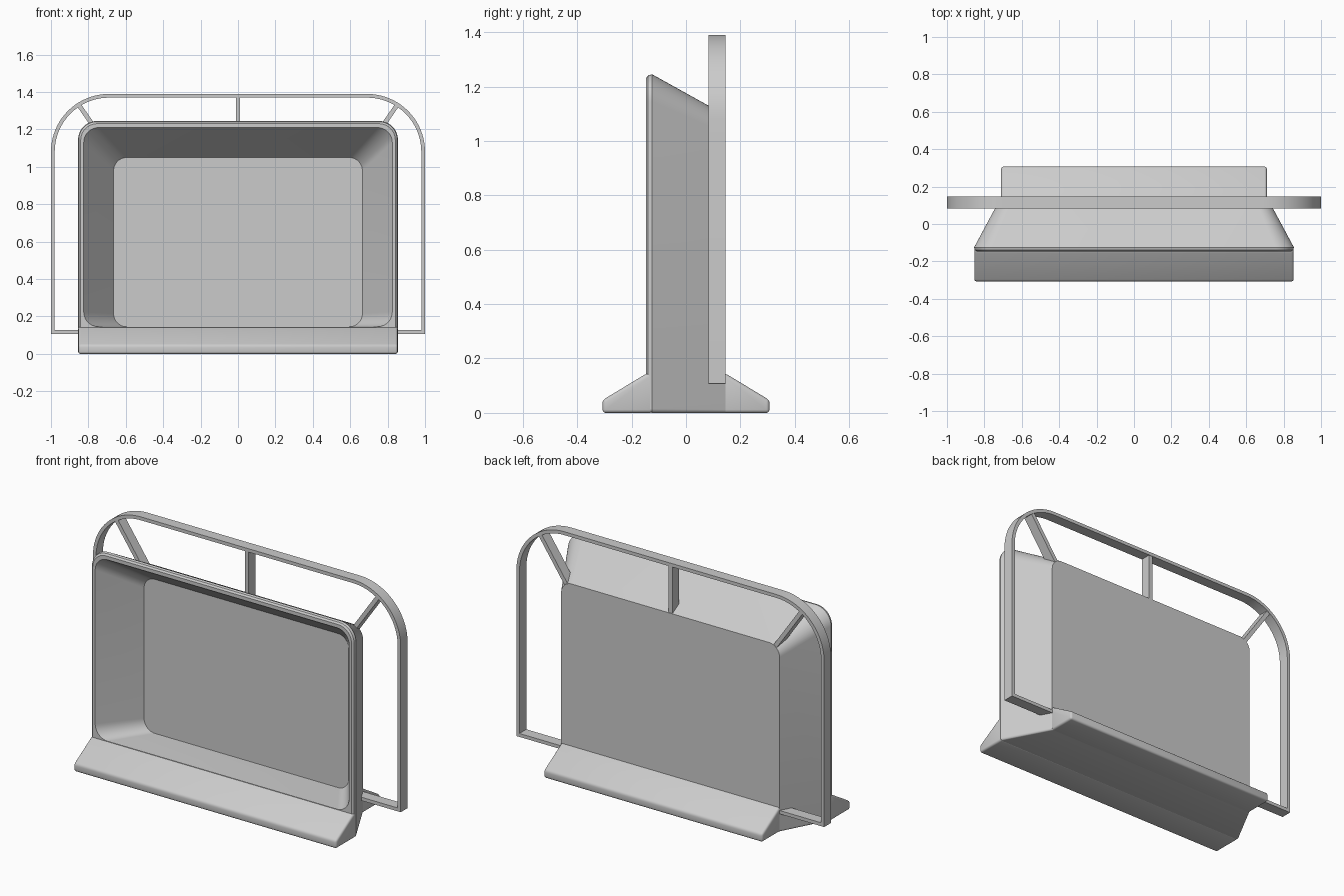
import bpy, bmesh, math
from mathutils import Vector

if "Cube" in bpy.data.objects:
    bpy.data.objects.remove(bpy.data.objects["Cube"])

grey = bpy.data.materials.new("plain grey")
grey.diffuse_color = (0.6, 0.6, 0.6, 1)
grey.use_nodes = True
grey.node_tree.nodes["Principled BSDF"].inputs["Base Color"].default_value = grey.diffuse_color


def finish(name, bm, bevel=0, angle=30):
    bmesh.ops.recalc_face_normals(bm, faces=bm.faces)
    me = bpy.data.meshes.new(name)
    bm.to_mesh(me)
    bm.free()
    me.materials.append(grey)
    ob = bpy.data.objects.new(name, me)
    bpy.context.collection.objects.link(ob)
    bpy.ops.object.select_all(action='DESELECT')
    ob.select_set(True)
    bpy.context.view_layer.objects.active = ob
    if bevel:
        mod = ob.modifiers.new("soft edges", 'BEVEL')
        mod.width, mod.segments = bevel, 3
        bpy.ops.object.modifier_apply(modifier=mod.name)
    bpy.ops.object.shade_smooth_by_angle(angle=math.radians(angle))
    return ob


def rounded_outline(hx, z0, z1, r_top, r_bot, seg=10):
    """Points (x, z) of a rectangle with rounded top and bottom corners."""
    pts = []
    corners = [(hx, z1, r_top, 0), (-hx, z1, r_top, 90),
               (-hx, z0, r_bot, 180), (hx, z0, r_bot, 270)]
    for x, z, r, start in corners:
        cx = x - math.copysign(r, x)
        cz = z - r if z == z1 else z + r
        for i in range(seg + 1):
            a = math.radians(start + 90 * i / seg)
            pts.append((cx + r * math.cos(a), cz + r * math.sin(a)))
    return pts


def loft(name, rings, closed=False):
    """Skin rings given as (y, outline); cap the ends or join them up."""
    bm = bmesh.new()
    loops = [[bm.verts.new((x, y, z)) for x, z in pts] for y, pts in rings]
    n = len(loops[0])
    pairs = list(zip(loops, loops[1:]))
    if closed:
        pairs.append((loops[-1], loops[0]))
    for a, b in pairs:
        for i in range(n):
            j = (i + 1) % n
            bm.faces.new((a[i], a[j], b[j], b[i]))
    if not closed:
        bm.faces.new(loops[0])
        bm.faces.new(loops[-1])
    return finish(name, bm)


# Hollow tapered housing: back, rim, then the recess inside
loft("housing", [
    (0.145, rounded_outline(0.71, 0.0, 1.095, 0.07, 0.012)),
    (-0.125, rounded_outline(0.855, 0.0, 1.245, 0.10, 0.015)),
    (-0.139, rounded_outline(0.851, 0.004, 1.241, 0.096, 0.013)),
    (-0.147, rounded_outline(0.841, 0.014, 1.231, 0.088, 0.012)),
    (-0.147, rounded_outline(0.825, 0.145, 1.21, 0.08, 0.08)),
    (0.078, rounded_outline(0.665, 0.145, 1.05, 0.07, 0.07)),
])


# Sloped feet in front and behind
def foot(name, hx, side, y_in):
    bm = bmesh.new()
    prof = [(y_in, 0), (side * 0.307, 0), (side * 0.307, 0.047),
            (side * 0.145, 0.145), (y_in, 0.145)]
    ends = [[bm.verts.new((x, y, z)) for y, z in prof] for x in (-hx, hx)]
    n = len(prof)
    for i in range(n):
        j = (i + 1) % n
        bm.faces.new((ends[0][i], ends[0][j], ends[1][j], ends[1][i]))
    for e in ends:
        bm.faces.new(e)
    finish(name, bm, 0.012)


foot("front_foot", 0.853, -1, -0.12)
foot("back_foot", 0.71, 1, 0.1)

# Flat hoop around the housing
Y0, Y1 = 0.082, 0.146
outer = rounded_outline(1.0, 0.107, 1.39, 0.31, 0.0005, 20)
inner = rounded_outline(0.98, 0.127, 1.37, 0.29, 0.0005, 20)
loft("hoop", [(Y0, outer), (Y1, outer), (Y1, inner), (Y0, inner)], closed=True)


# Struts fanning out from the housing to the hoop
def strut(name, start, end, width=0.024):
    a, b = Vector(start), Vector(end)
    d = (b - a).normalized()
    side = Vector((-d.y, d.x)) * width / 2
    pts = [a + side, a - side, b - side, b + side]
    loft(name, [(Y0, pts), (Y1 - 0.003, pts)])


strut("middle_strut", (0, 0.9), (0, 1.38))
for label, s in (("left", -1), ("right", 1)):
    strut(label + "_strut", (s * 0.62, 0.997), (s * 0.853, 1.334))
